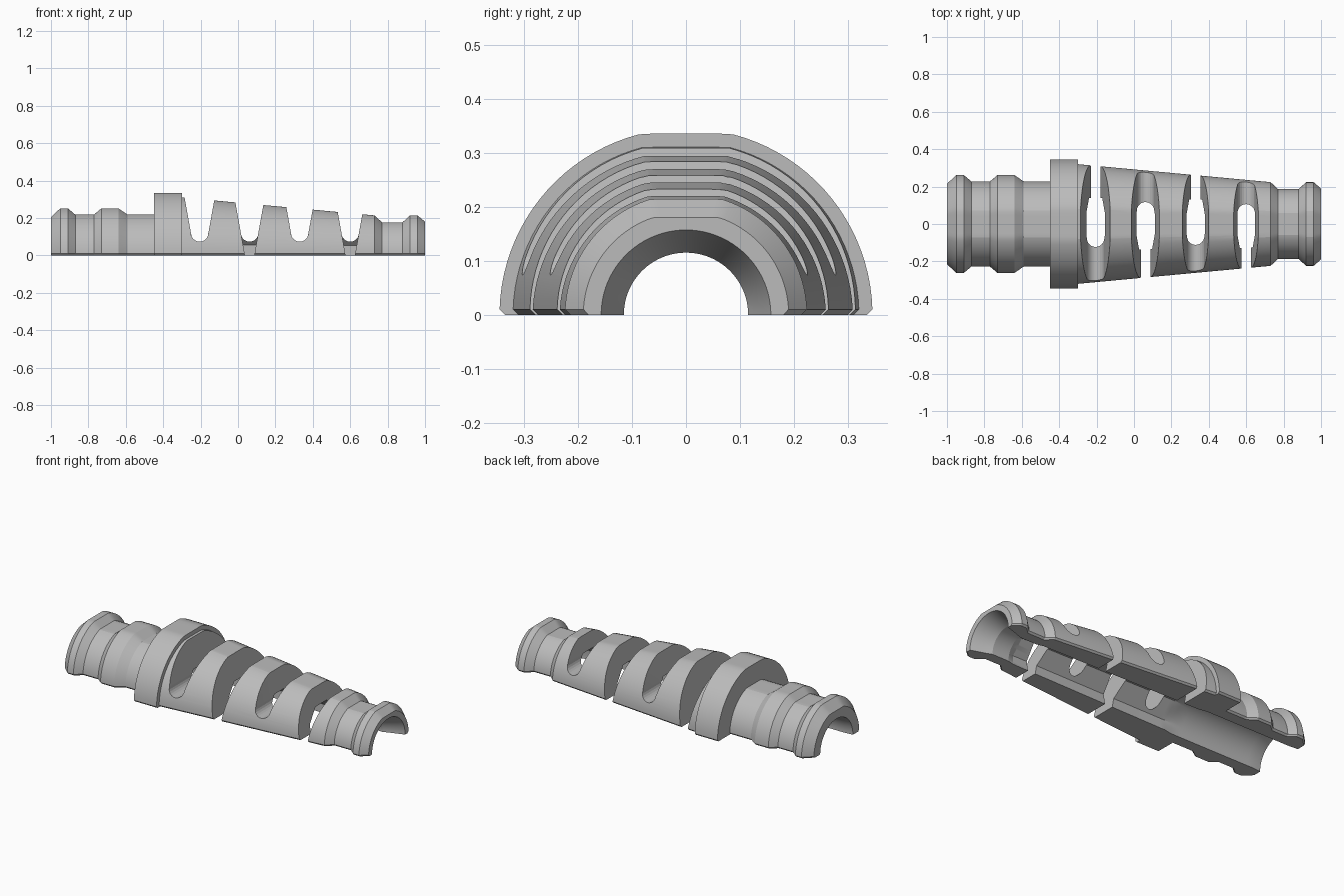
import bpy, bmesh
from math import sin, cos, asin, pi

cube = bpy.data.objects.get("Cube")
if cube:
    bpy.data.objects.remove(cube)

grey = bpy.data.materials.new("plain grey")
grey.use_nodes = True
grey.diffuse_color = (0.5, 0.5, 0.5, 1)
grey.node_tree.nodes["Principled BSDF"].inputs["Base Color"].default_value = (0.5, 0.5, 0.5, 1)

STEPS = 48


def loft(name, rings):
    """Closed solid through a row of closed rings with equal point counts."""
    bm = bmesh.new()
    rows = [[bm.verts.new(p) for p in ring] for ring in rings]
    n = len(rows[0])
    for a, b in zip(rows, rows[1:]):
        for i in range(n):
            j = (i + 1) % n
            bm.faces.new((a[i], a[j], b[j], b[i]))
    bm.faces.new(rows[0])
    bm.faces.new(rows[-1])
    bmesh.ops.remove_doubles(bm, verts=bm.verts, dist=1e-5)
    bmesh.ops.recalc_face_normals(bm, faces=bm.faces)
    mesh = bpy.data.meshes.new(name)
    bm.to_mesh(mesh)
    bm.free()
    mesh.materials.append(grey)
    obj = bpy.data.objects.new(name, mesh)
    bpy.context.collection.objects.link(obj)
    return obj


def half_ring(x, radius, bore, octagon):
    """Half tube section: flattened top, chamfered lower edge, round or octagonal bore."""
    start = asin(0.01 / radius)
    top = radius - 0.01
    pts = [(x, radius - 0.01, 0)]
    for i in range(STEPS + 1):
        a = start + (pi - 2 * start) * i / STEPS
        pts.append((x, radius * cos(a), min(radius * sin(a), top)))
    pts.append((x, 0.01 - radius, 0))
    for i in range(STEPS, -1, -1):
        a = pi * i / STEPS
        off = (a + pi / 8) % (pi / 4) - pi / 8
        r = bore / cos(off) if octagon else bore
        pts.append((x, r * cos(a), r * sin(a)))
    return pts


# Sleeve stations: x, outer radius, bore size, octagonal bore
stations = [
    (-1.0, 0.215, 0.155, False), (-0.95, 0.262, 0.15, False),
    (-0.91, 0.262, 0.15, False), (-0.87, 0.228, 0.15, False),
    (-0.77, 0.228, 0.15, False), (-0.73, 0.262, 0.15, False),
    (-0.64, 0.262, 0.15, False), (-0.59, 0.228, 0.15, False),
    (-0.45, 0.228, 0.15, False), (-0.45, 0.345, 0.15, False),
    (-0.38, 0.345, 0.15, False), (-0.33, 0.345, 0.14, True),
    (-0.30, 0.345, 0.14, True), (-0.30, 0.32, 0.14, True),
    (0.73, 0.224, 0.125, True), (0.77, 0.187, 0.115, False),
    (0.88, 0.187, 0.115, False), (0.92, 0.224, 0.13, False),
    (0.96, 0.224, 0.143, False), (1.0, 0.19, 0.157, False),
]
sleeve = loft("strain_relief_sleeve", [half_ring(*s) for s in stations])


# Flexing slots: open down one side, rounded floor on the other
def half_width(z):
    return 0.025 + 0.18 * z


def slot_ring(cx, y, deep):
    pts = [(cx - half_width(0.5), y, 0.5), (cx + half_width(0.5), y, 0.5)]
    floor = -0.1 if deep else 0.12
    w = half_width(floor)
    for i in range(13):
        a = pi * i / 12
        pts.append((cx + w * cos(a), y, floor - (0 if deep else w * sin(a))))
    return pts


for k, cx in enumerate((-0.205, 0.062, 0.33, 0.6)):
    side = 1 if k % 2 == 0 else -1
    cutter = loft("slot_cutter_%d" % (k + 1), [
        slot_ring(cx, side * y, deep)
        for y, deep in ((-0.5, False), (-0.03, False), (0.03, True), (0.5, True))])
    cutter.hide_render = True
    cutter.hide_set(True)
    mod = sleeve.modifiers.new("slot", "BOOLEAN")
    mod.operation = "DIFFERENCE"
    mod.solver = "EXACT"
    mod.object = cutter

bpy.ops.object.select_all(action="DESELECT")
sleeve.select_set(True)
bpy.context.view_layer.objects.active = sleeve
for mod in list(sleeve.modifiers):
    bpy.ops.object.modifier_apply(modifier=mod.name)
for obj in list(bpy.data.objects):
    if obj.name.startswith("slot_cutter"):
        bpy.data.objects.remove(obj)
bpy.ops.object.shade_smooth_by_angle(angle=0.24)
